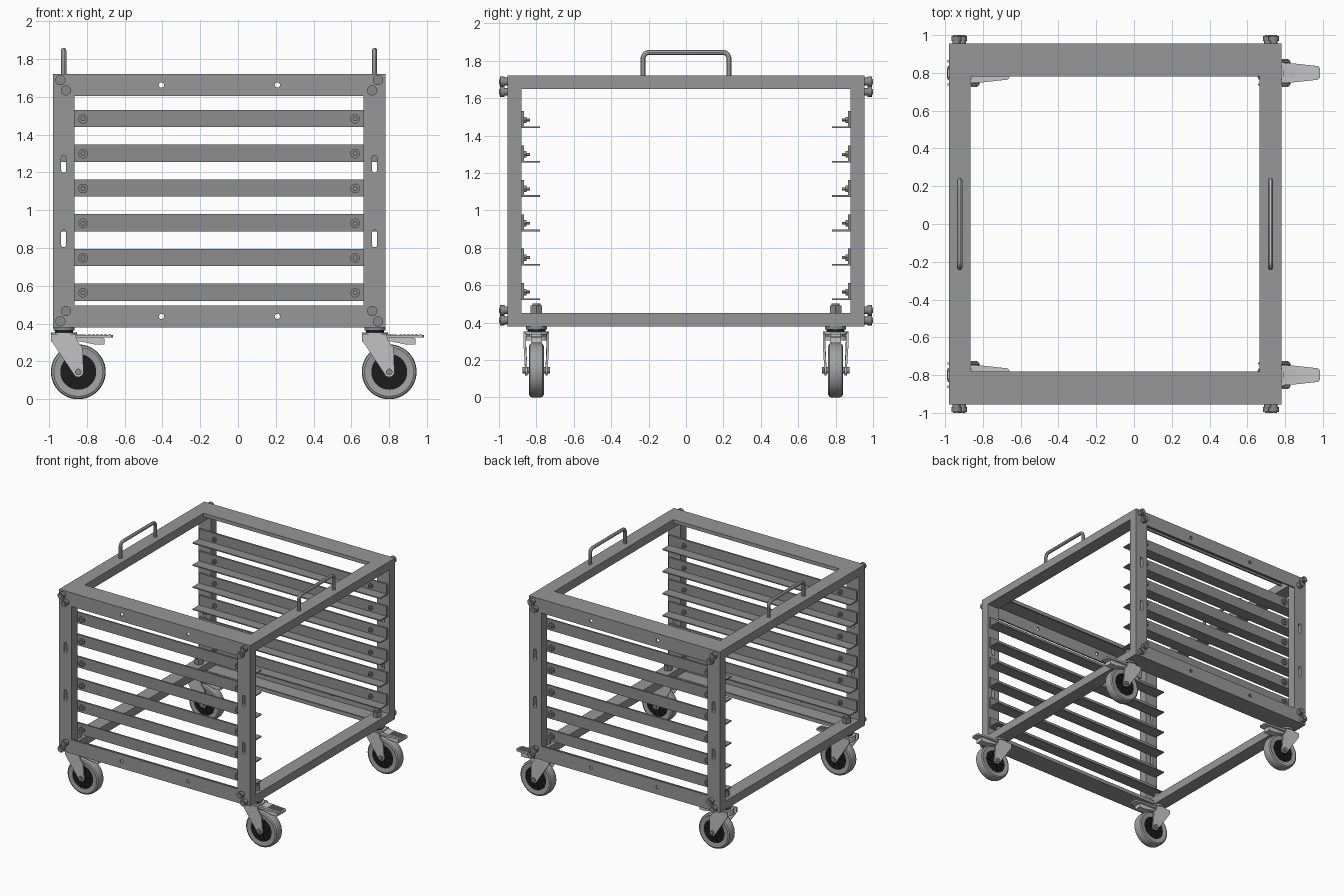
import bpy, bmesh, math
from mathutils import Vector, Matrix

if "Cube" in bpy.data.objects:
    bpy.data.objects.remove(bpy.data.objects["Cube"])


def material(name, v):
    m = bpy.data.materials.new(name)
    m.diffuse_color = (v, v, v, 1)
    m.use_nodes = True
    m.node_tree.nodes["Principled BSDF"].inputs["Base Color"].default_value = m.diffuse_color
    return m


FRAME = material("frame_grey", 0.31)
RAIL = material("rail_grey", 0.27)
STEEL = material("light_steel", 0.56)
TYRE = material("tyre_grey", 0.36)
BLACK = material("hub_black", 0.012)
BOLT = material("bolt_grey", 0.25)


def finish(name, bm, mat):
    bmesh.ops.recalc_face_normals(bm, faces=bm.faces)
    me = bpy.data.meshes.new(name)
    bm.to_mesh(me)
    bm.free()
    ob = bpy.data.objects.new(name, me)
    bpy.context.collection.objects.link(ob)
    me.materials.append(mat)
    return ob


def put(axis, p, d):
    """Profile point p at depth d along the axis."""
    u, v = p
    return {'X': (d, u, v), 'Y': (u, d, v), 'Z': (u, v, d)}[axis]


def prism(name, pts, axis, a, b, mat):
    bm = bmesh.new()
    f = bm.faces.new([bm.verts.new(put(axis, p, a)) for p in pts])
    g = bmesh.ops.extrude_face_region(bm, geom=[f])
    move = Vector(put(axis, (0, 0), b - a))
    bmesh.ops.translate(bm, vec=move, verts=[v for v in g['geom'] if isinstance(v, bmesh.types.BMVert)])
    return finish(name, bm, mat)


def arc(u, v, r, a0, a1, n):
    return [(u + r * math.cos(math.radians(a0 + (a1 - a0) * i / n)),
             v + r * math.sin(math.radians(a0 + (a1 - a0) * i / n))) for i in range(n + 1)]


def disc(name, u, v, r, axis, a, b, mat, n=24):
    return prism(name, arc(u, v, r, 0, 360, n)[:-1], axis, a, b, mat)


def lathe_y(name, prof, c, mat, n=48):
    """Closed (radius, y) profile turned about the y axis through c."""
    bm = bmesh.new()
    rings = []
    for i in range(n):
        t = 2 * math.pi * i / n
        rings.append([bm.verts.new((c[0] + r * math.cos(t), c[1] + y, c[2] + r * math.sin(t))) for r, y in prof])
    for i in range(n):
        p, q = rings[i], rings[(i + 1) % n]
        for j in range(len(prof)):
            k = (j + 1) % len(prof)
            bm.faces.new((p[j], p[k], q[k], q[j]))
    return finish(name, bm, mat)


def cut(ob, cutters):
    for c in cutters:
        c.hide_render = True
        m = ob.modifiers.new("cut", 'BOOLEAN')
        m.operation, m.solver, m.object = 'DIFFERENCE', 'EXACT', c
        bpy.context.view_layer.objects.active = ob
        bpy.ops.object.modifier_apply(modifier=m.name)
        bpy.data.objects.remove(c)


Z0, Z1, Y = 0.38, 1.72, 0.955
MID = -0.10   # frame centre in x

# End frames: rectangular tube rings with slotted posts
for side in (-1, 1):
    tag = "left" if side < 0 else "right"
    xa, xb = sorted((MID + side * 0.88, MID + side * 0.765))
    xc = (xa + xb) / 2
    bm = bmesh.new()
    outer = [(-Y, Z0), (Y, Z0), (Y, Z1), (-Y, Z1)]
    inner = [(-0.88, 0.45), (0.88, 0.45), (0.88, 1.65), (-0.88, 1.65)]
    vs = [[bm.verts.new((x, *p)) for p in loop] for x, loop in
          ((xa, outer), (xb, outer), (xb, inner), (xa, inner))]
    for i in range(4):
        j = (i + 1) % 4
        for k in range(4):
            a, b = vs[k], vs[(k + 1) % 4]
            bm.faces.new((a[i], a[j], b[j], b[i]))
    ring = finish(tag + "_end_frame", bm, FRAME)
    cutters = []
    for z in (1.245, 0.85):
        slot = arc(xc, z + 0.033, 0.013, 0, 180, 8) + arc(xc, z - 0.033, 0.013, 180, 360, 8)
        cutters.append(prism("slot_cutter", slot, 'Y', -1.1, 1.1, FRAME))
    cut(ring, cutters)

    # Rounded grab handle on top of the end frame
    path = [(-0.23, Z1 - 0.01)] + arc(-0.195, 1.81, 0.035, 180, 90, 6) \
        + arc(0.195, 1.81, 0.035, 90, 0, 6) + [(0.23, Z1 - 0.01)]
    cu = bpy.data.curves.new(tag + "_handle", 'CURVE')
    cu.dimensions = '3D'
    cu.bevel_depth, cu.bevel_resolution = 0.014, 3
    sp = cu.splines.new('POLY')
    sp.points.add(len(path) - 1)
    for p, (y, z) in zip(sp.points, path):
        p.co = (xc, y, z, 1)
    cu.materials.append(STEEL)
    h = bpy.data.objects.new(tag + "_handle", cu)
    bpy.context.collection.objects.link(h)
    bpy.ops.object.select_all(action='DESELECT')
    h.select_set(True)
    bpy.context.view_layer.objects.active = h
    bpy.ops.object.convert(target='MESH')

    # Corner bolts: collar plus hexagon head
    for s in (-1, 1):
        for off, z in ((0.84, 1.688), (0.81, 1.634), (0.81, 0.466), (0.84, 0.412)):
            x = MID + side * off
            disc("corner_bolt_collar", x, z, 0.021, 'Y', s * 0.95, s * 0.975, BOLT)
            disc("corner_bolt_rim", x, z, 0.027, 'Y', s * 0.97, s * 0.994, BOLT)
            disc("corner_bolt_head", x, z, 0.017, 'Y', s * 0.99, s * 1.0, BOLT, 6)

for s in (-1, 1):
    tag = "front" if s < 0 else "back"

    # Top and bottom side rails: folded sheet with flange and lip
    for lvl, base, d in (("top", Z1, -1), ("bottom", Z0, 1)):
        t = 0.014
        prof = [(0.955, 0), (0.955, 0.115), (0.955 - t, 0.115), (0.955 - t, t),
                (0.782 + t, t), (0.782 + t, 0.03), (0.782, 0.03), (0.782, 0)]
        rail = prism(f"{tag}_{lvl}_side_rail", [(s * y, base + d * z) for y, z in prof],
                     'X', -0.866, 0.666, FRAME)
        cut(rail, [disc("hole_cutter", x, base + d * 0.058, 0.014, 'Y', s * 0.9, s * 1.0, FRAME)
                   for x in (-0.405, 0.208)])

    # Six L-shaped tray runners with their screws
    for i in range(6):
        z = 0.52 + i * 0.184
        prof = [(0.88, z), (0.88, z + 0.091), (0.865, z + 0.091), (0.865, z + 0.009), (0.78, z + 0.009), (0.78, z)]
        prism(f"{tag}_tray_runner_{i + 1}", [(s * y, w) for y, w in prof], 'X', -0.965, 0.765, RAIL)
        for x in (-0.82, 0.62):
            disc("runner_screw_head", x, z + 0.043, 0.025, 'Y', s * 0.875, s * 0.893, BOLT)
            disc("runner_screw_cap", x, z + 0.043, 0.014, 'Y', s * 0.89, s * 0.902, BOLT, 6)
            disc("runner_screw_nut", x, z + 0.043, 0.02, 'Y', s * 0.868, s * 0.853, BOLT, 6)
            disc("runner_screw_tip", x, z + 0.043, 0.008, 'Y', s * 0.86, s * 0.835, BOLT, 12)

# Swivel casters with brake pedals
tyre_prof = [(0.095, -0.036), (0.13, -0.04), (0.141, -0.034), (0.145, -0.022),
             (0.145, 0.022), (0.141, 0.034), (0.13, 0.04), (0.095, 0.036)]
for px in (-0.92, 0.725):
    for y in (-0.8, 0.8):
        wx, wz = px + 0.075, 0.145
        lathe_y("caster_tyre", tyre_prof, (wx, y, wz), TYRE)
        disc("caster_hub", wx, wz, 0.097, 'Y', y - 0.032, y + 0.032, BLACK, 40)
        for r in range(10):   # hub ribs
            a = r * 36
            rib = [(wx + q * math.cos(math.radians(a + o)), wz + q * math.sin(math.radians(a + o)))
                   for q, o in ((0.02, -12), (0.094, -2.5), (0.094, 2.5), (0.02, 12))]
            prism("hub_rib", rib, 'Y', y - 0.036, y + 0.036, BLACK)
        disc("caster_axle", wx, wz, 0.017, 'Y', y - 0.074, y + 0.074, BOLT)
        # Fork cheeks and crown
        cheek = [(px - 0.068, 0.345), (px - 0.068, 0.31)] + arc(wx, wz, 0.028, 200, 360, 10) \
            + [(px + 0.098, 0.27), (px + 0.07, 0.31), (px + 0.06, 0.345)]
        for s in (-1, 1):
            ob = prism("caster_fork_cheek", cheek, 'Y', y + s * 0.048, y + s * 0.06, STEEL)
            for v in ob.data.vertices:   # cheeks spread towards the crown
                if v.co.z > 0.2:
                    v.co.y += s * 0.008
        disc("caster_fork_crown", px, y, 0.068, 'Z', 0.305, 0.352, STEEL, 32)
        disc("caster_swivel_seal", px, y, 0.048, 'Z', 0.35, 0.366, BLACK, 32)
        disc("caster_top_washer", px, y, 0.056, 'Z', 0.364, 0.381, BOLT, 32)
        disc("caster_stem_nut", px, y, 0.036, 'Z', 0.445, 0.492, BOLT, 6)
        disc("caster_stem_tip", px, y, 0.022, 'Z', 0.49, 0.503, BOLT)
        # Brake arm and ribbed pedal
        arm = [(px + 0.05, 0.345), (px + 0.17, 0.338), (px + 0.215, 0.32), (px + 0.215, 0.29),
               (px + 0.16, 0.29), (px + 0.09, 0.305), (px + 0.05, 0.31)]
        prism("brake_arm", arm, 'Y', y - 0.03, y + 0.03, STEEL)
        pedal = [(px + 0.055, y - 0.055), (px + 0.12, y - 0.05), (px + 0.25, y - 0.036), (px + 0.26, y - 0.025),
                 (px + 0.26, y + 0.025), (px + 0.25, y + 0.036), (px + 0.12, y + 0.05), (px + 0.055, y + 0.055)]
        prism("brake_pedal", pedal, 'Z', 0.326, 0.34, STEEL)
        for i in range(6):
            x = px + 0.13 + i * 0.021
            prism("pedal_rib", [(x, 0.338), (x + 0.01, 0.338), (x + 0.01, 0.346), (x, 0.346)],
                  'Y', y - 0.03, y + 0.03, STEEL)

# Smooth the round parts, keep folds sharp
bpy.ops.object.select_all(action='SELECT')
bpy.context.view_layer.objects.active = bpy.context.selected_objects[0]
bpy.ops.object.shade_smooth_by_angle(angle=math.radians(30))
